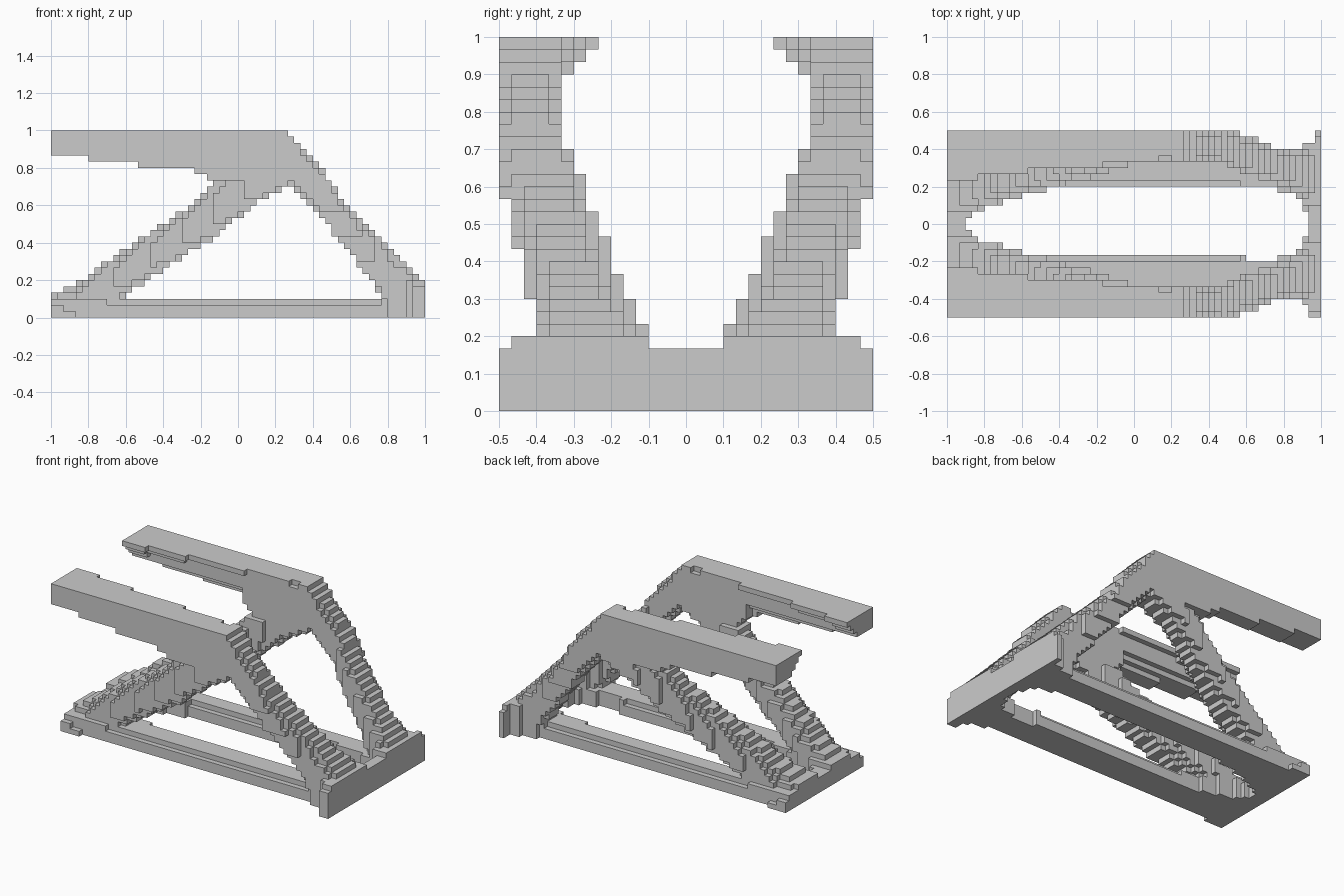
import bpy, bmesh

if "Cube" in bpy.data.objects:
    bpy.data.objects.remove(bpy.data.objects["Cube"])

CELL = 1 / 30  # edge of one building cube

grey = bpy.data.materials.new("plain grey")
grey.use_nodes = True
grey.diffuse_color = (0.6, 0.6, 0.6, 1)
grey.node_tree.nodes["Principled BSDF"].inputs["Base Color"].default_value = (0.6, 0.6, 0.6, 1)


def lerp(points, t):
    """Straight-line lookup through a short profile, clamped at both ends."""
    if t <= points[0][0]:
        return points[0][1]
    for (a, u), (b, v) in zip(points, points[1:]):
        if t <= b:
            return u + (v - u) * (t - a) / (b - a)
    return points[-1][1]


# Side profiles (x, z)
ARM_UNDER = [(-1, 0.86), (-0.8, 0.85), (-0.53, 0.817), (-0.22, 0.785), (-0.17, 0.75), (-0.1, 0.735)]
LEG_TOP = [(0.25, 1.02), (0.33, 0.93), (0.47, 0.77), (0.53, 0.66), (0.73, 0.45), (0.87, 0.3), (1, 0.17)]
LEG_UNDER = [(0.27, 0.71), (0.4, 0.6), (0.6, 0.34), (0.73, 0.18), (0.77, 0.1), (0.8, 0)]
BRACE_TOP = [(-1, 0.13), (-0.87, 0.17), (-0.7, 0.3), (-0.47, 0.45), (-0.2, 0.64), (-0.13, 0.74), (0.1, 0.8)]
BRACE_UNDER = [(-0.9, -0.05), (-0.67, 0.08), (-0.53, 0.17), (-0.4, 0.25), (-0.13, 0.43), (0, 0.53),
               (0.13, 0.63), (0.27, 0.71)]

# Plan profiles (x, distance from the middle plane)
BRACE_IN = [(-1, 0.04), (-0.9, 0.05), (-0.8, 0.09), (-0.57, 0.16), (-0.43, 0.195), (-0.2, 0.265), (0, 0.33)]
BRACE_OUT = [(-0.9, 0.32), (-0.6, 0.36), (-0.3, 0.42), (0, 0.48), (0.1, 0.5)]
LEG_IN = [(0.3, 0.335), (0.45, 0.33), (0.6, 0.27), (0.75, 0.23), (0.87, 0.165), (0.93, 0.1)]
LEG_OUT = [(0.53, 0.5), (0.57, 0.475), (0.7, 0.435), (0.78, 0.4), (0.88, 0.4), (0.93, 0.435)]
ARM_IN = [(-1, 0.23), (-0.6, 0.28), (0, 0.33), (0.3, 0.37)]
OPENING = [(-0.91, 0), (-0.85, 0.07), (-0.7, 0.13), (-0.57, 0.17), (-0.43, 0.2), (0.75, 0.2),
           (0.78, 0.17), (0.88, 0.15), (0.93, 0.05), (0.95, 0)]
RAIL_OUT = [(0.78, 0.367), (0.85, 0.4), (0.93, 0.435)]

# Outer limit of the legs by height
LEG_LIMIT = [(0.19, 0.435), (0.21, 0.4), (0.28, 0.4), (0.32, 0.43), (0.42, 0.435), (0.45, 0.465),
             (0.56, 0.47), (0.58, 0.5)]


def end_wall(x, y, z):
    w = abs(y)
    return x > (0.967 if y > 0.433 else 0.933) and z < (0.2 if 0.11 < w < 0.467 else 0.167)


def arm(x, y, z):
    inner = lerp(ARM_IN, x)
    if z < 0.867 and x < -0.2:  # underside narrows towards the outer face
        inner = 0.38 if z > 0.833 else 0.41
    elif z < 0.9:
        inner = 0.335
    elif z < 0.967:
        inner = min(inner + 0.987 - z, 0.335)
    return x < 0.33 and lerp(ARM_UNDER, x) < z < lerp(LEG_TOP, x) and abs(y) > inner


def strut(x, y, z, under, top, inner, outer, fullness):
    """Slanted bar whose cross-section has rounded corners."""
    low, high, near, far = (lerp(p, x) for p in (under, top, inner, outer))
    u = (2 * abs(y) - near - far) / (far - near)
    v = (2 * z - low - high) / (high - low)
    return abs(u) < 1 and abs(v) < 1 and u * u + v * v < fullness


def leg(x, y, z):
    return (x > 0.2 and abs(y) < lerp(LEG_LIMIT, z)
            and strut(x, y, z, LEG_UNDER, LEG_TOP, LEG_IN, LEG_OUT, 1.3))


def brace(x, y, z):
    return x < 0.27 and strut(x, y, z, BRACE_UNDER, BRACE_TOP, BRACE_IN, BRACE_OUT, 1.15)


def base_frame(x, y, z):
    opening = lerp(OPENING, x)
    if y < 0 and x < 0.6:
        opening = min(opening, 0.167)
    outer = lerp(RAIL_OUT, x)
    if z > 0.067:  # narrower top layer
        if -0.7 < x < 0.78:
            outer -= 0.034
        if -0.5 < x < 0.57:
            opening += 0.034
    elif x < -0.933 or (x < -0.867 and z < 0.033):  # corner lip
        outer = 0.4
    return z < 0.1 and opening < abs(y) < outer


PARTS = {
    "end_wall": end_wall,
    "left_arm": lambda x, y, z: y > 0 and arm(x, y, z),
    "right_arm": lambda x, y, z: y < 0 and arm(x, y, z),
    "left_leg": lambda x, y, z: y > 0 and leg(x, y, z),
    "right_leg": lambda x, y, z: y < 0 and leg(x, y, z),
    "base_frame": base_frame,
    "left_brace": lambda x, y, z: y > 0 and brace(x, y, z),
    "right_brace": lambda x, y, z: y < 0 and brace(x, y, z),
}

# Give every filled cell to the first part that claims it
cells = {}
for i in range(60):
    for j in range(30):
        for k in range(30):
            x, y, z = (i + 0.5) * CELL - 1, (j + 0.5) * CELL - 0.5, (k + 0.5) * CELL
            for name, rule in PARTS.items():
                if rule(x, y, z):
                    cells[i, j, k] = name
                    break


def build(part):
    """Skin the outside of one part's cells and merge flat areas."""
    bm = bmesh.new()
    verts = {}

    def corner(p):
        key = tuple(p)
        if key not in verts:
            verts[key] = bm.verts.new((p[0] * CELL - 1, p[1] * CELL - 0.5, p[2] * CELL))
        return verts[key]

    for cell, owner in cells.items():
        if owner != part:
            continue
        for axis in range(3):
            for side in (0, 1):
                near = list(cell)
                near[axis] += 2 * side - 1
                if tuple(near) in cells:
                    continue
                b, c = (axis + 1) % 3, (axis + 2) % 3
                loop = []
                for u, v in ((0, 0), (1, 0), (1, 1), (0, 1)):
                    p = list(cell)
                    p[axis] += side
                    p[b] += u
                    p[c] += v
                    loop.append(corner(p))
                bm.faces.new(loop if side else loop[::-1])
    bmesh.ops.dissolve_limit(bm, angle_limit=0.01, verts=bm.verts[:], edges=bm.edges[:])
    mesh = bpy.data.meshes.new(part)
    bm.to_mesh(mesh)
    bm.free()
    mesh.materials.append(grey)
    bpy.context.collection.objects.link(bpy.data.objects.new(part, mesh))


for part in PARTS:
    build(part)
